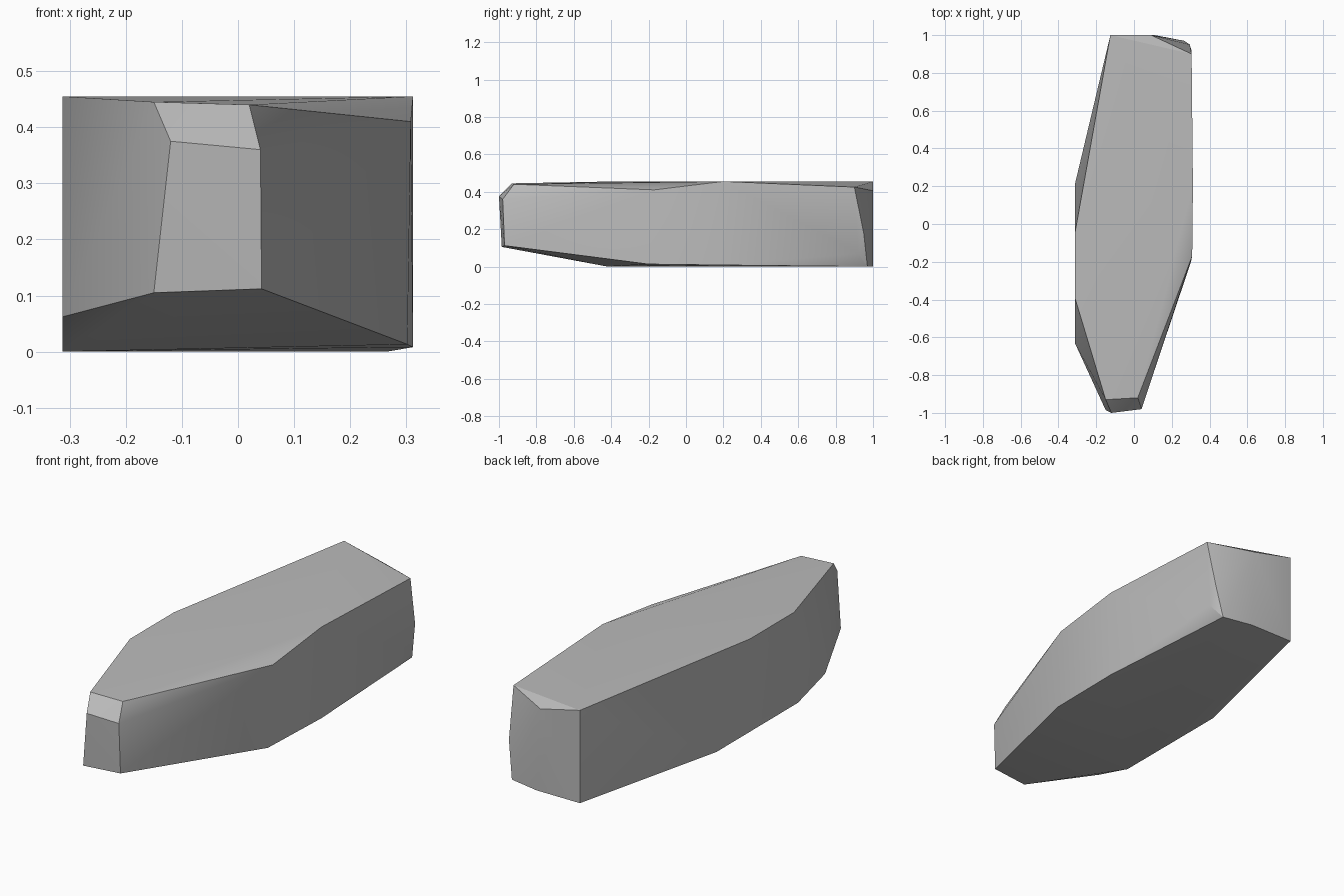
import bpy, bmesh, math

cube = bpy.data.objects.get("Cube")
if cube:
    bpy.data.objects.remove(cube, do_unlink=True)

# One plain grey stone material
stone = bpy.data.materials.new("stone grey")
stone.use_nodes = True
colour = (0.5, 0.5, 0.5, 1)
stone.diffuse_color = colour
stone.node_tree.nodes["Principled BSDF"].inputs["Base Color"].default_value = colour

# Corners of the faceted stone, grouped by region
nose = [(-.12, -1, .375), (.04, -.98, .36), (-.15, -.985, .105),
        (.042, -.97, .112), (-.15, -.93, .445), (.02, -.92, .44)]
flat_side = [(-.313, -.39, .455), (-.313, -.05, .455), (-.313, -.63, .062),
             (-.313, -.42, 0), (-.313, .21, 0)]
broad_side = [(.308, -.17, .41), (.312, .2, .455), (.305, .9, .425),
              (.302, -.2, .013), (.312, .2, .008), (.304, .92, .07)]
tail = [(-.125, 1, .455), (-.125, 1, 0), (.09, 1, .405), (.11, 1, 0),
        (.265, .97, 0), (.295, .95, .18)]

# Wrap the corners in a convex skin
bm = bmesh.new()
for corner in nose + flat_side + broad_side + tail:
    bm.verts.new(corner)
bmesh.ops.convex_hull(bm, input=bm.verts)
bmesh.ops.dissolve_limit(bm, angle_limit=math.radians(1),
                         verts=bm.verts, edges=bm.edges)
bmesh.ops.recalc_face_normals(bm, faces=bm.faces)
mesh = bpy.data.meshes.new("rock")
bm.to_mesh(mesh)
bm.free()
mesh.materials.append(stone)

rock = bpy.data.objects.new("rock", mesh)
bpy.context.collection.objects.link(rock)

# Soft shading across shallow facets, crisp main edges
bpy.context.view_layer.objects.active = rock
rock.select_set(True)
bpy.ops.object.shade_smooth_by_angle(angle=math.radians(30))
